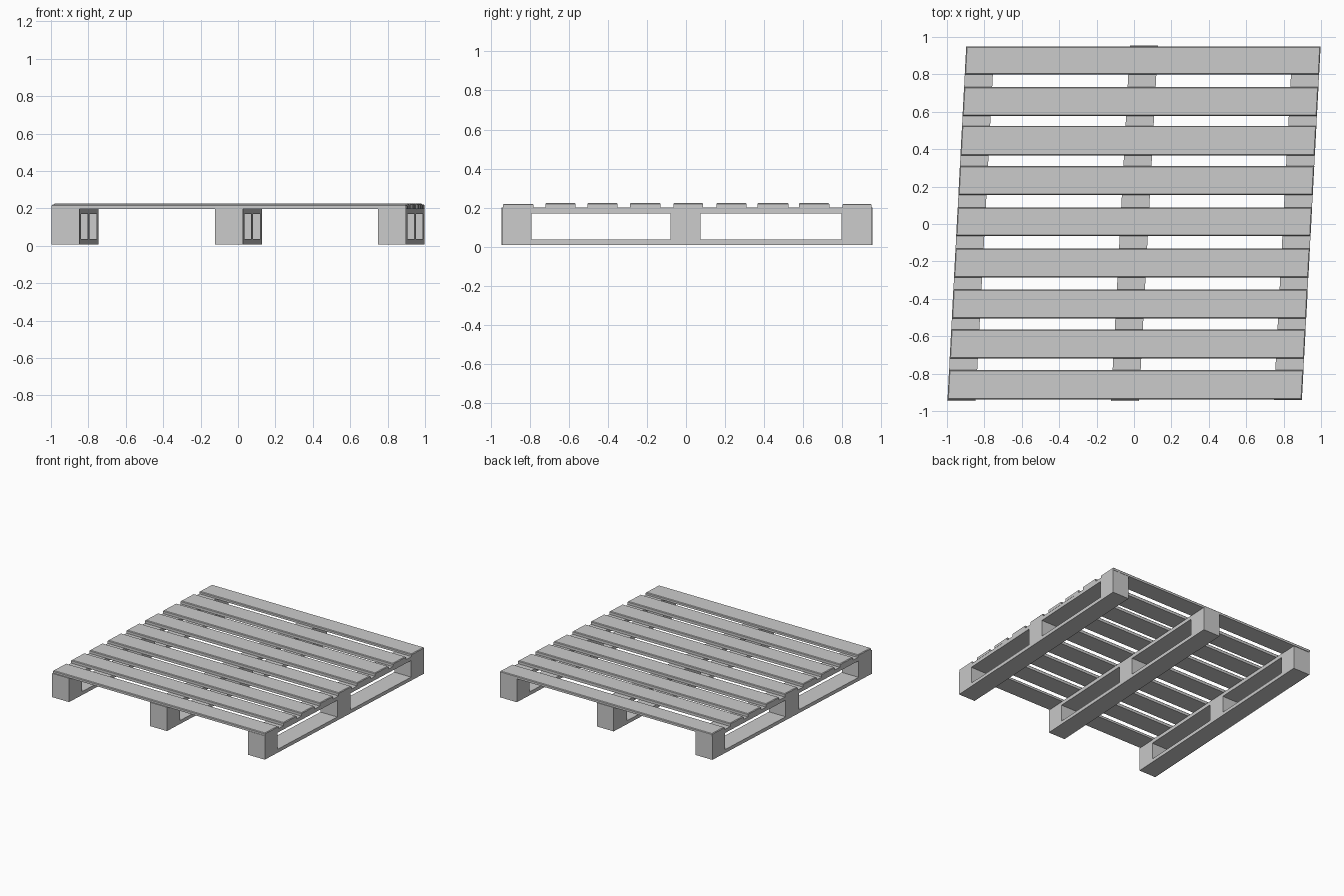
import bpy, bmesh
from mathutils import Matrix, Vector

if "Cube" in bpy.data.objects:
    bpy.data.objects.remove(bpy.data.objects["Cube"])

SHEAR = 0.053  # the whole pallet leans sideways: x shifts with y


def finish(bm, name):
    for v in bm.verts:
        v.co.x += SHEAR * v.co.y
    bmesh.ops.recalc_face_normals(bm, faces=bm.faces)
    mesh = bpy.data.meshes.new(name)
    bm.to_mesh(mesh)
    bm.free()
    ob = bpy.data.objects.new(name, mesh)
    bpy.context.collection.objects.link(ob)
    return ob


def runner(name, x, width, ends):
    # side profile with two fork openings, extruded across its width
    ys = [ends[0], -0.79, -0.08, 0.075, 0.795, ends[1]]
    zs = [0.008, 0.036, 0.17, 0.2]
    bm = bmesh.new()
    grid = [[bm.verts.new((x - width / 2, y, z)) for z in zs] for y in ys]
    for i in range(5):
        for j in range(3):
            if j == 1 and i in (1, 3):
                continue
            bm.faces.new((grid[i][j], grid[i + 1][j], grid[i + 1][j + 1], grid[i][j + 1]))
    ext = bmesh.ops.extrude_face_region(bm, geom=bm.faces[:], use_keep_orig=True)
    moved = [g for g in ext["geom"] if isinstance(g, bmesh.types.BMVert)]
    bmesh.ops.translate(bm, verts=moved, vec=(width, 0, 0))
    finish(bm, name)


def slat(name, y0, y1, z0, z1):
    # deck board with slightly eased edges
    bm = bmesh.new()
    bmesh.ops.create_cube(bm, size=1, matrix=Matrix.Translation(Vector((0, (y0 + y1) / 2, (z0 + z1) / 2)))
                          @ Matrix.Diagonal((1.895, y1 - y0, z1 - z0, 1)))
    top = [e for e in bm.edges if all(v.co.z > z1 - 0.001 for v in e.verts)]
    bmesh.ops.bevel(bm, geom=top, offset=0.005, segments=1, affect='EDGES')
    finish(bm, name)


# three runners with blocks and boards
runner("left_runner", -0.872, 0.15, (-0.945, 0.945))
runner("middle_runner", 0.002, 0.15, (-0.945, 0.955))
runner("right_runner", 0.872, 0.15, (-0.94, 0.948))

# nine deck slats, the end ones sitting slightly lower
edges = [(-0.937, -0.78), (-0.72, -0.565), (-0.505, -0.35), (-0.287, -0.13), (-0.065, 0.087),
         (0.155, 0.31), (0.367, 0.525), (0.578, 0.733), (0.8, 0.95)]
for n, (a, b) in enumerate(edges):
    top = 0.22 if n in (0, 8) else 0.225
    slat(f"deck_slat_{n + 1}", a, b, 0.198, top)
